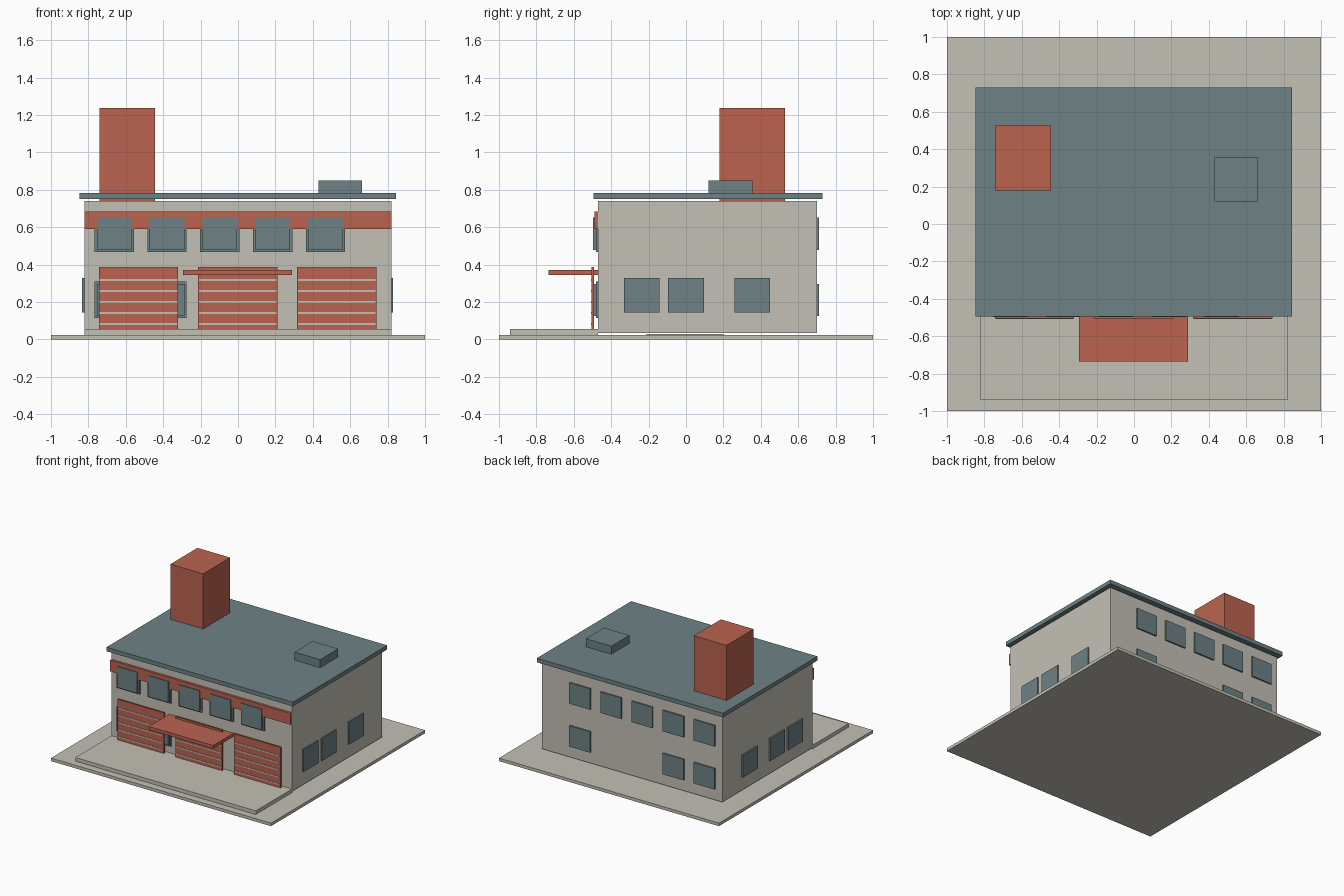
import bpy

if "Cube" in bpy.data.objects:
    bpy.data.objects.remove(bpy.data.objects["Cube"])


def material(name, rgb):
    m = bpy.data.materials.new(name)
    m.diffuse_color = (*rgb, 1)
    m.use_nodes = True
    m.node_tree.nodes["Principled BSDF"].inputs["Base Color"].default_value = m.diffuse_color
    return m


STONE = material("warm_stone", (0.552, 0.533, 0.462))
SLATE = material("slate_blue", (0.156, 0.223, 0.235))
RED = material("brick_red", (0.497, 0.127, 0.08))


def box(name, x, y, z, mat):
    """Box from (min, max) pairs on each axis."""
    v = [(a, b, c) for a in x for b in y for c in z]
    f = [(0, 1, 3, 2), (4, 6, 7, 5), (0, 4, 5, 1),
         (2, 3, 7, 6), (0, 2, 6, 4), (1, 5, 7, 3)]
    me = bpy.data.meshes.new(name)
    me.from_pydata(v, [], f)
    me.materials.append(mat)
    ob = bpy.data.objects.new(name, me)
    bpy.context.collection.objects.link(ob)
    return ob


def span(c, w):
    return (c - w / 2, c + w / 2)


# Ground and building mass
box("ground_slab", (-1, 1), (-1, 1), (0, 0.025), STONE)
box("front_apron", (-0.82, 0.82), (-0.94, -0.47), (0.025, 0.055), STONE)
box("floor_pad", (-0.2, 0.2), (-0.21, 0.2), (0.025, 0.03), STONE)
box("main_body", (-0.82, 0.82), (-0.47, 0.70), (0.035, 0.74), STONE)

# Roof, tower and roof unit
box("roof", (-0.848, 0.845), (-0.495, 0.73), (0.75, 0.784), SLATE)
box("tower", (-0.74, -0.443), (0.18, 0.53), (0.74, 1.237), RED)
box("roof_unit", (0.43, 0.662), (0.12, 0.355), (0.784, 0.85), SLATE)

# Front band and canopy
box("front_band", (-0.82, 0.82), (-0.489, -0.47), (0.59, 0.683), RED)
box("canopy", (-0.295, 0.29), (-0.735, -0.47), (0.345, 0.372), RED)

# Front and back windows: five above, three below
for i in range(5):
    cx = -0.662 + 0.2825 * i
    rows = [("upper", 0.565)]
    if i in (0, 1, 4):
        rows.append(("lower", 0.212))
    for row, cz in rows:
        box(f"front_{row}_frame_{i}", span(cx, 0.21), (-0.482, -0.47),
            span(cz, 0.196), SLATE)
        box(f"front_{row}_window_{i}", span(cx, 0.185), (-0.496, -0.47),
            span(cz, 0.172), SLATE)
        box(f"back_{row}_window_{i}", span(cx, 0.19), (0.70, 0.712),
            span(cz, 0.172), SLATE)

# Side windows
for i, cy in enumerate((-0.237, 0.0, 0.353)):
    box(f"right_window_{i}", (0.82, 0.83), span(cy, 0.19), (0.145, 0.329), SLATE)
    box(f"left_window_{i}", (-0.833, -0.82), span(cy, 0.19), (0.145, 0.329), SLATE)

# Garage doors with pale slats
for i, cx in enumerate((-0.532, -0.002, 0.528)):
    box(f"garage_door_{i}", span(cx, 0.424), (-0.505, -0.492), (0.055, 0.388), RED)
    for j in range(5):
        box(f"door_slat_{i}_{j}", span(cx, 0.415), (-0.509, -0.504),
            span(0.083 + 0.0588 * j, 0.01), STONE)
